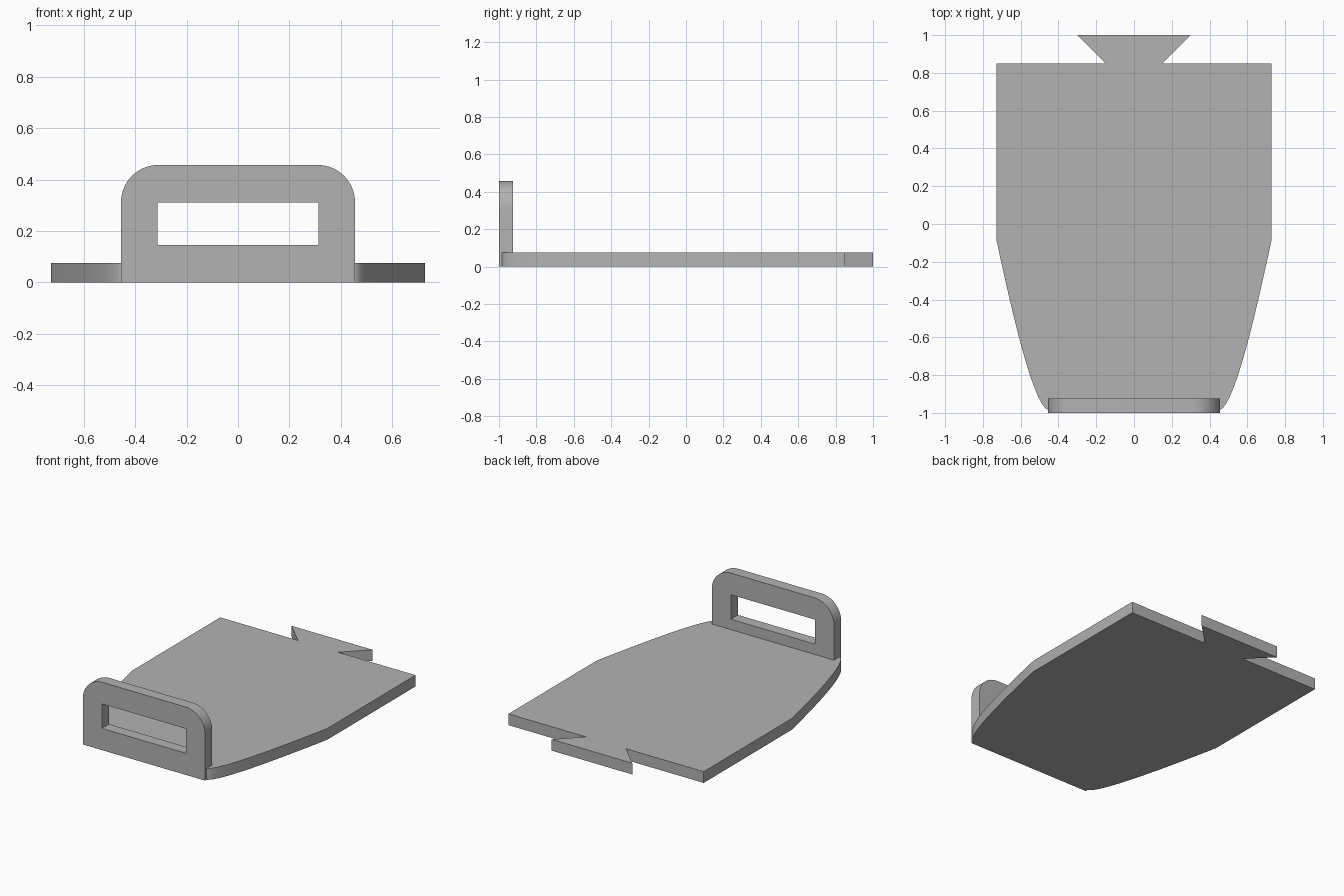
import bpy
from math import sin, cos, pi, radians
from mathutils import Vector
from mathutils.geometry import interpolate_bezier

if "Cube" in bpy.data.objects:
    bpy.data.objects.remove(bpy.data.objects["Cube"])

GREY = (0.45, 0.45, 0.45, 1.0)
grey = bpy.data.materials.new("plain grey")
grey.use_nodes = True
grey.diffuse_color = GREY
grey.node_tree.nodes["Principled BSDF"].inputs["Base Color"].default_value = GREY

THICK = 0.076


def mirrored(half):
    """Close an outline from its +x half, listed from front to back."""
    return half + [(-x, y) for x, y in reversed(half)]


def slab(name, outlines, location, tilt=0.0):
    """Extrude flat outlines (later ones cut holes) into a solid slab."""
    curve = bpy.data.curves.new(name, "CURVE")
    curve.dimensions = "2D"
    curve.fill_mode = "BOTH"
    curve.extrude = THICK / 2
    for points in outlines:
        spline = curve.splines.new("POLY")
        spline.points.add(len(points) - 1)
        for p, (x, y) in zip(spline.points, points):
            p.co = (x, y, 0, 1)
        spline.use_cyclic_u = True
    obj = bpy.data.objects.new(name, curve)
    bpy.context.collection.objects.link(obj)
    obj.location = location
    obj.rotation_euler.x = tilt
    bpy.ops.object.select_all(action="DESELECT")
    obj.select_set(True)
    bpy.context.view_layer.objects.active = obj
    bpy.ops.object.convert(target="MESH")
    obj = bpy.context.object
    obj.name = name
    obj.data.materials.clear()
    obj.data.materials.append(grey)
    bpy.ops.object.shade_smooth_by_angle(angle=radians(25))
    return obj


# Base plate: curved taper at the front, dovetail tab at the back
taper = interpolate_bezier(Vector((0.45, -0.985)), Vector((0.53, -0.98)),
                           Vector((0.65, -0.45)), Vector((0.727, -0.09)), 24)
plate = [(p.x, p.y) for p in taper]
plate += [(0.727, 0.85), (0.15, 0.85), (0.30, 1.0)]
slab("base_plate", [mirrored(plate)], (0, 0, THICK / 2))

# Upright handle: rounded top corners and a rectangular grip slot
W, H, R = 0.455, 0.457, 0.145
arc = [(W - R + R * cos(a), H - R + R * sin(a))
       for a in (i * pi / 32 for i in range(17))]
frame = mirrored([(W, 0.0)] + arc)
slot = mirrored([(0.313, 0.146), (0.313, 0.311)])
slab("handle", [frame, slot], (0, -1 + THICK / 2, 0), pi / 2)
